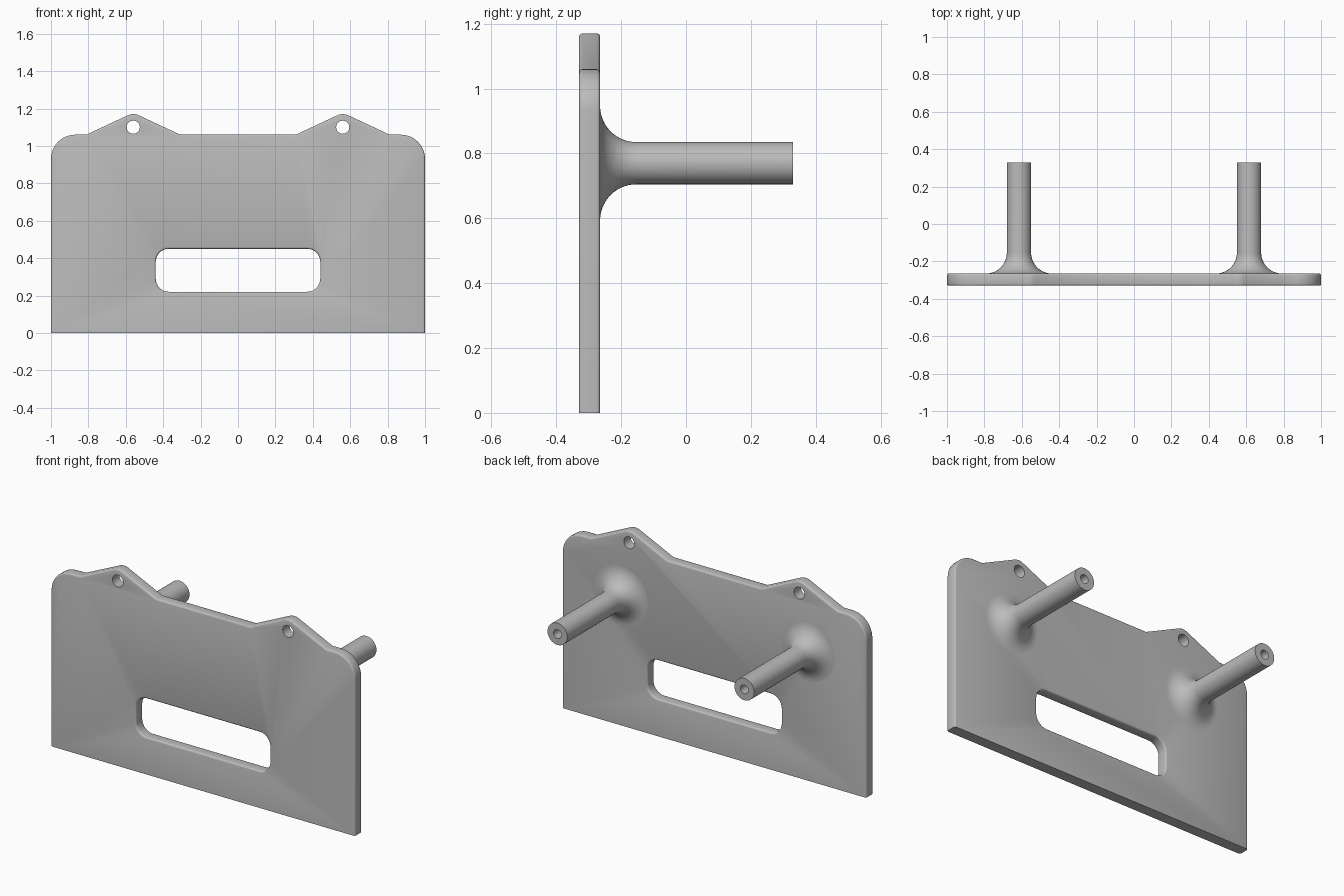
import bpy, bmesh
from math import sin, cos, pi, radians
from mathutils import Vector

if "Cube" in bpy.data.objects:
    bpy.data.objects.remove(bpy.data.objects["Cube"], do_unlink=True)

FRONT, BACK = -0.33, -0.265
ROUND = 0.01

grey = bpy.data.materials.new("plain grey")
grey.use_nodes = True
grey.diffuse_color = (0.5, 0.5, 0.5, 1)
grey.node_tree.nodes["Principled BSDF"].inputs["Base Color"].default_value = (0.5, 0.5, 0.5, 1)


def arc(cx, cz, r, start, end, n):
    steps = [radians(start + (end - start) * i / n) for i in range(n + 1)]
    return [(cx + r * cos(a), cz + r * sin(a)) for a in steps]


def make(name, bm):
    bmesh.ops.recalc_face_normals(bm, faces=bm.faces)
    mesh = bpy.data.meshes.new(name)
    bm.to_mesh(mesh)
    bm.free()
    mesh.materials.append(grey)
    ob = bpy.data.objects.new(name, mesh)
    bpy.context.collection.objects.link(ob)
    return ob


def loft(layers):
    """Join matching (x, z) outlines, each at its own y, into a closed solid."""
    bm = bmesh.new()
    rings = [[bm.verts.new((x, y, z)) for x, z in pts] for y, pts in layers]
    n = len(rings[0])
    for a, b in zip(rings, rings[1:]):
        for i in range(n):
            j = (i + 1) % n
            bm.faces.new((a[i], a[j], b[j], b[i]))
    bm.faces.new(rings[0])
    bm.faces.new(rings[-1])
    return bm


def smooth(ob, angle):
    bpy.ops.object.select_all(action='DESELECT')
    ob.select_set(True)
    bpy.context.view_layer.objects.active = ob
    bpy.ops.object.shade_smooth_by_angle(angle=radians(angle))


# Back plate: rounded shoulders and two hanging tabs
half = [(1, -0.05)]
half += arc(0.87, 0.93, 0.13, 0, 90, 12)
half += [(0.811, 1.06)]
half += arc(0.56, 1.1, 0.07, 65, 115, 8)
half += [(0.309, 1.06)]
outline = half + [(-x, z) for x, z in reversed(half)]
bm = loft([(FRONT, outline), (BACK, outline)])
bmesh.ops.recalc_face_normals(bm, faces=bm.faces)
rims = [e for e in bm.edges if abs(e.verts[0].co.y - e.verts[1].co.y) < 1e-5]
bmesh.ops.bevel(bm, geom=rims, offset=ROUND, segments=3, profile=0.5, affect='EDGES')

# Square, unrounded bottom edge
bmesh.ops.bisect_plane(bm, geom=bm.verts[:] + bm.edges[:] + bm.faces[:],
                       plane_co=(0, 0, 0), plane_no=(0, 0, -1), clear_outer=True)
bmesh.ops.holes_fill(bm, edges=[e for e in bm.edges if e.is_boundary], sides=0)
plate = make("back_plate", bm)


# Cutters for the handle slot (with softened rims) and the tab holes
def slot_outline(grow):
    r = 0.07 + grow
    x, z0, z1 = 0.37, 0.29, 0.38
    return (arc(x, z1, r, 0, 90, 8) + arc(-x, z1, r, 90, 180, 8)
            + arc(-x, z0, r, 180, 270, 8) + arc(x, z0, r, 270, 360, 8))


flare = []
for i in range(4):
    a = pi / 2 * i / 3
    flare.append((ROUND * (1 - sin(a)), ROUND * (1 - cos(a))))
layers = [(FRONT - 0.02, slot_outline(ROUND))]
layers += [(FRONT + d, slot_outline(g)) for g, d in flare]
layers += [(BACK - d, slot_outline(g)) for g, d in reversed(flare)]
layers += [(BACK + 0.02, slot_outline(ROUND))]
cutters = [make("slot_cutter", loft(layers))]
for side, x in (("left", 0.56), ("right", -0.56)):
    ring = arc(x, 1.1, 0.035, 0, 348.75, 31)
    cutters.append(make(side + "_hole_cutter", loft([(FRONT - 0.1, ring), (BACK + 0.1, ring)])))

bpy.ops.object.select_all(action='DESELECT')
plate.select_set(True)
bpy.context.view_layer.objects.active = plate
for cutter in cutters:
    mod = plate.modifiers.new(cutter.name, 'BOOLEAN')
    mod.operation = 'DIFFERENCE'
    mod.solver = 'EXACT'
    mod.object = cutter
    bpy.ops.object.modifier_apply(modifier=mod.name)
    bpy.data.objects.remove(cutter, do_unlink=True)
smooth(plate, 35)

# Pegs: flared foot, straight shaft and a blind hole in the end
PEG, FLARE, END, BORE = 0.065, 0.112, 0.33, 0.026
profile = [(PEG + FLARE, BACK - 0.005)]
profile += [(r, y) for r, y in arc(PEG + FLARE, BACK + FLARE, FLARE, 270, 180, 14)]
profile += [(PEG, END), (BORE, END), (BORE, END - 0.25), (0, END - 0.25)]
for side, x in (("left", 0.615), ("right", -0.615)):
    bm = bmesh.new()
    pts = [bm.verts.new((x + r, y, 0.77)) for r, y in profile]
    edges = [bm.edges.new(pair) for pair in zip(pts, pts[1:])]
    bmesh.ops.spin(bm, geom=pts + edges, cent=Vector((x, 0, 0.77)), axis=(0, 1, 0),
                   angle=2 * pi, steps=48, use_merge=False)
    bmesh.ops.remove_doubles(bm, verts=bm.verts, dist=1e-5)
    smooth(make(side + "_peg", bm), 35)
